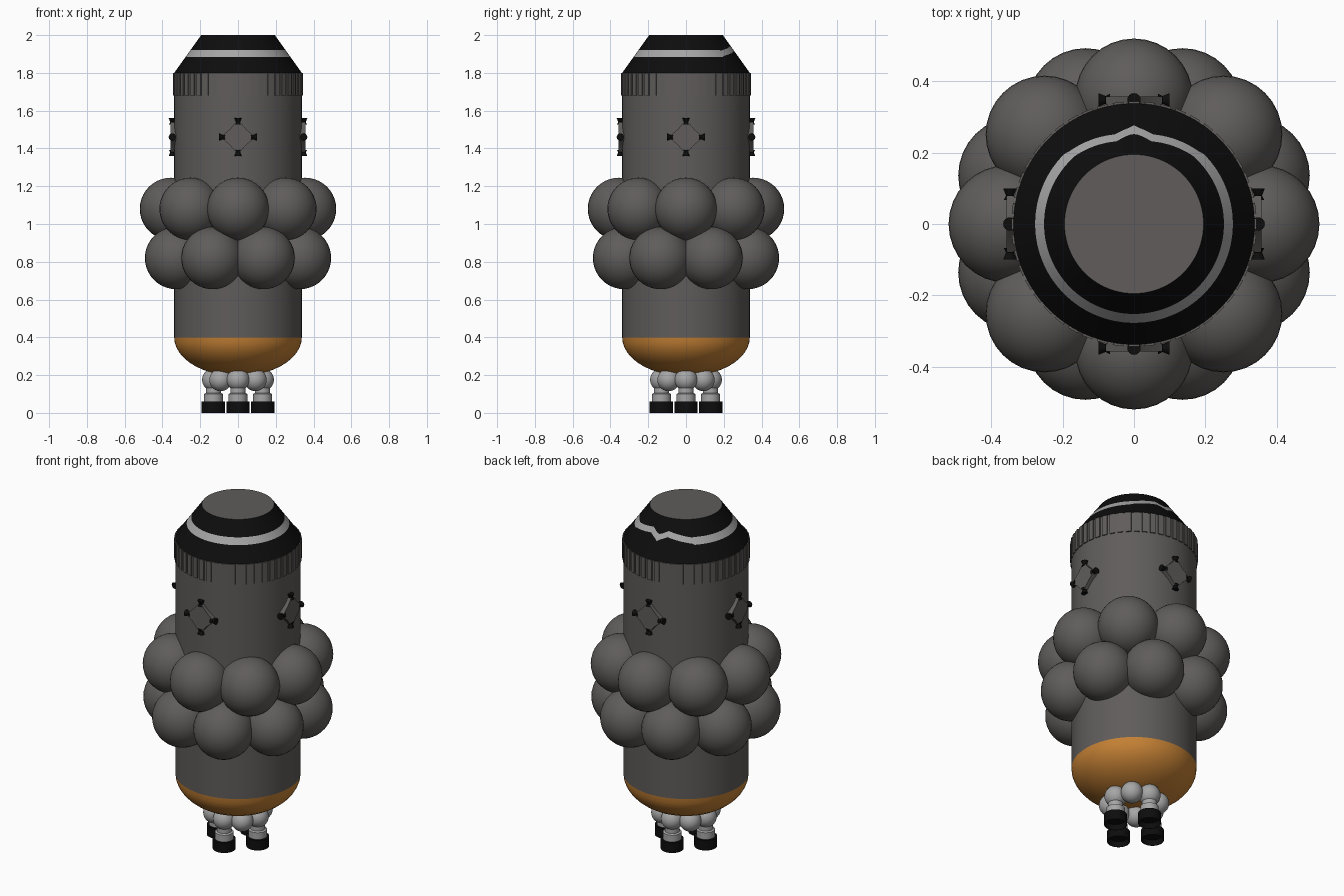
import bpy, bmesh, math
from mathutils import Matrix, Vector

cube = bpy.data.objects.get("Cube")
if cube:
    bpy.data.objects.remove(cube)


def material(name, color):
    m = bpy.data.materials.new(name)
    m.diffuse_color = (*color, 1)
    m.use_nodes = True
    m.node_tree.nodes["Principled BSDF"].inputs["Base Color"].default_value = (*color, 1)
    return m


GREY = material("hull grey", (0.115, 0.108, 0.104))
LIGHT = material("light grey", (0.38, 0.38, 0.38))
BLACK = material("black", (0.004, 0.004, 0.004))
ORANGE = material("orange", (0.56, 0.22, 0.035))
R = 0.338  # hull radius


def finish(name, bm, *mats, angle=35):
    """Turn a bmesh into a smooth-by-angle object."""
    bmesh.ops.recalc_face_normals(bm, faces=bm.faces)
    mesh = bpy.data.meshes.new(name)
    bm.to_mesh(mesh)
    bm.free()
    obj = bpy.data.objects.new(name, mesh)
    bpy.context.collection.objects.link(obj)
    for m in mats:
        mesh.materials.append(m)
    bpy.ops.object.select_all(action="DESELECT")
    obj.select_set(True)
    bpy.context.view_layer.objects.active = obj
    bpy.ops.object.shade_smooth_by_angle(angle=math.radians(angle))
    return obj


def lathe(bm, profile, segments=64, matrix=Matrix()):
    """Revolve (radius, z) points and cap the open ends."""
    rings = [[bm.verts.new(matrix @ Vector((r * math.cos(a), r * math.sin(a), z)))
              for a in (math.tau * i / segments for i in range(segments))]
             for r, z in profile]
    for low, high in zip(rings, rings[1:]):
        for i in range(segments):
            j = (i + 1) % segments
            bm.faces.new((low[i], low[j], high[j], high[i]))
    bm.faces.new(rings[0])
    bm.faces.new(rings[-1])


def ball_ring(name, count, ring, z, radius, start, mat):
    bm = bmesh.new()
    for i in range(count):
        a = start + math.tau * i / count
        spot = Matrix.Translation((ring * math.cos(a), ring * math.sin(a), z))
        bmesh.ops.create_uvsphere(bm, u_segments=32, v_segments=20, radius=radius, matrix=spot)
    finish(name, bm, mat)


# Hull cylinder
bm = bmesh.new()
lathe(bm, [(R, 0.4), (R, 1.8)])
finish("hull", bm, GREY)

# Rounded bottom dome
bm = bmesh.new()
steps = [math.radians(a) for a in range(2, 91, 8)]
lathe(bm, [(R * math.sin(a), 0.4 - 0.205 * math.cos(a)) for a in steps])
finish("bottom_dome", bm, ORANGE)

# Ribbed collar under the nose
bm = bmesh.new()
for i in range(48):
    turn = Matrix.Rotation(math.tau * i / 48, 4, "Z")
    place = Matrix.Translation((R, 0, 1.74)) @ Matrix.Diagonal((0.012, 0.03, 0.12, 1))
    bmesh.ops.create_cube(bm, size=1, matrix=turn @ place)
finish("collar_ribs", bm, GREY)


# Nose cone with a painted stripe that wavers at the back
def cone_radius(z):
    return R - 0.143 * (z - 1.8) / 0.2


def stripe_height(a):
    off = abs(math.degrees(math.atan2(math.cos(a), math.sin(a))))
    if off > 45:
        lift = 0
    elif off > 12:
        lift = 0.025 * (45 - off) / 33
    else:
        lift = 0.025 * off / 12
    return 1.9025 + lift


bm = bmesh.new()
N = 120
columns = []
for i in range(N):
    a = math.tau * i / N
    mid = stripe_height(a)
    half = 0.0175 if mid < 1.903 else 0.014
    columns.append([bm.verts.new((cone_radius(z) * math.cos(a), cone_radius(z) * math.sin(a), z))
                    for z in (1.8, mid - half, mid + half, 2.0)])
for i, col in enumerate(columns):
    nxt = columns[(i + 1) % N]
    for k in range(3):
        face = bm.faces.new((col[k], nxt[k], nxt[k + 1], col[k + 1]))
        face.material_index = 1 if k == 1 else 0
bm.faces.new([c[3] for c in columns]).material_index = 2
bm.faces.new([c[0] for c in columns])
finish("nose_cone", bm, BLACK, LIGHT, GREY)

# Two staggered rings of spherical tanks
ball_ring("upper_tanks", 8, 0.355, 1.08, 0.165, 0, GREY)
ball_ring("lower_tanks", 8, 0.355, 0.82, 0.165, math.pi / 8, GREY)

# Small tanks around the engine mount
ball_ring("engine_tanks", 8, 0.13, 0.175, 0.06, 0, LIGHT)

# Four engines with thruster blocks above, one per side
for i, side in enumerate(("left", "back", "right", "front")):
    turn = Matrix.Rotation(math.pi / 2 * i, 4, "Z")

    spot = turn @ Matrix.Translation((0.13, 0, 0))
    bm = bmesh.new()
    lathe(bm, [(0.05, 0.055), (0.05, 0.1), (0.04, 0.105), (0.04, 0.17)], 32, spot)
    finish(side + "_engine", bm, LIGHT)
    bm = bmesh.new()
    lathe(bm, [(0.052, 0.03), (0.06, 0), (0.062, 0), (0.062, 0.06), (0.03, 0.06)], 32, spot)
    finish(side + "_engine_bell", bm, BLACK)

    # Thruster block: diamond plate with clipped corners
    bm = bmesh.new()
    ring = []
    for k in range(4):
        spin = Matrix.Rotation(math.pi / 2 * k, 4, "X")
        for y, z in ((0.012, 0.078), (-0.012, 0.078), (-0.04, 0.045)):
            ring.append(bm.verts.new(spin @ Vector((0, y, z))))
    face = bm.faces.new(ring)
    out = bmesh.ops.extrude_face_region(bm, geom=[face])["geom"]
    moved = [v for v in out if isinstance(v, bmesh.types.BMVert)]
    bmesh.ops.translate(bm, verts=moved, vec=(0.04, 0, 0))
    base = turn @ Matrix.Translation((0.318, 0, 1.46))
    bmesh.ops.transform(bm, matrix=base, verts=bm.verts)
    finish(side + "_thruster_block", bm, GREY)

    # Flared nozzles on the block's corners
    bm = bmesh.new()
    for k in range(4):
        spin = Matrix.Rotation(math.pi / 2 * k, 4, "X")
        hold = turn @ Matrix.Translation((0.348, 0, 1.46)) @ spin
        lathe(bm, [(0.017, 0.068), (0.011, 0.08), (0.019, 0.1)], 16, hold)
    finish(side + "_thruster_nozzles", bm, BLACK)
